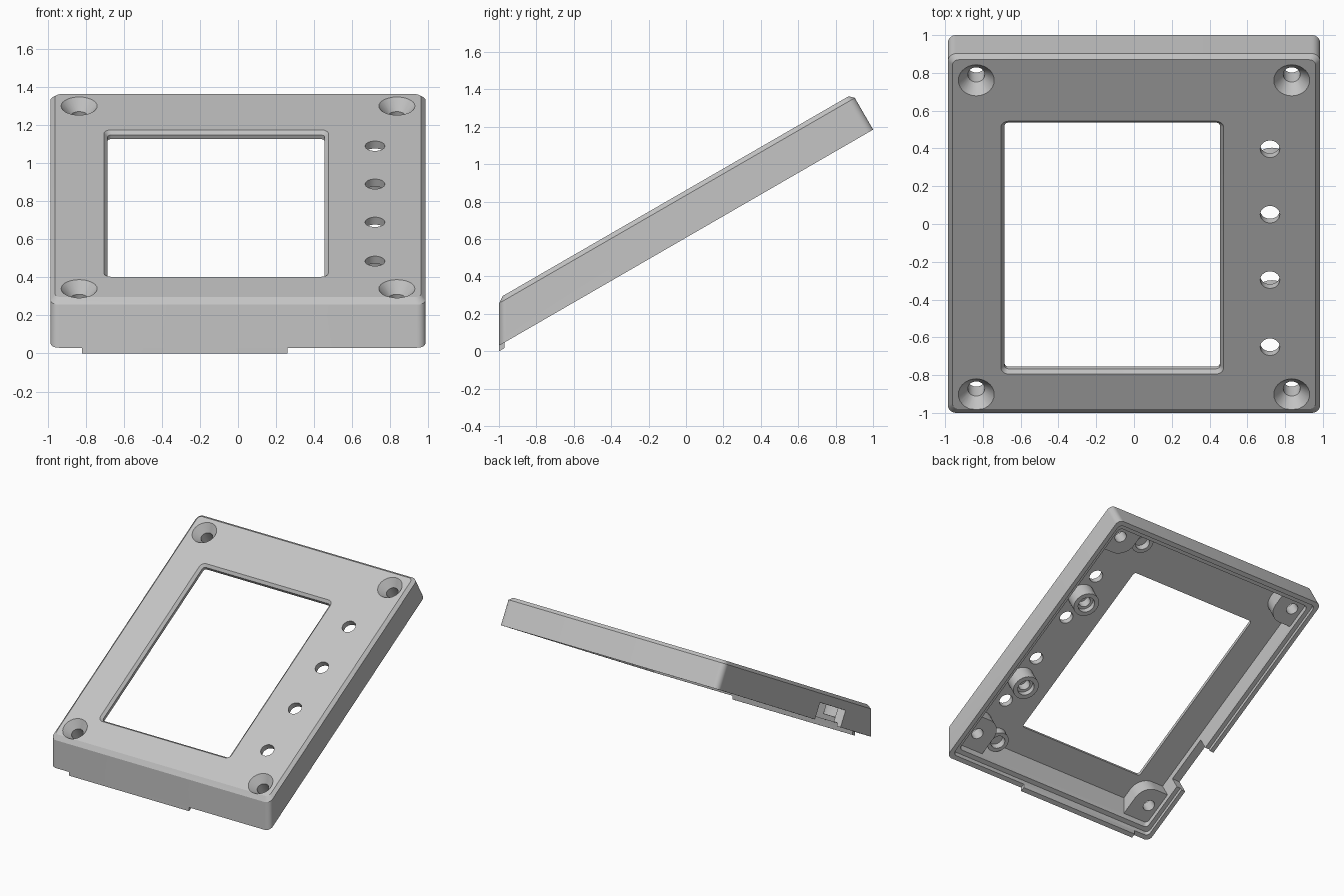
import bpy, bmesh, math
from mathutils import Matrix

if "Cube" in bpy.data.objects:
    bpy.data.objects.remove(bpy.data.objects["Cube"], do_unlink=True)

TILT = math.radians(30)
SHEAR = math.tan(TILT)              # front wall is upright once the lid is tilted
HALF, LENGTH, THICK = 0.985, 2.31, 0.22
WALL, PLATE, LIP = 0.07, 0.045, 0.035

grey = bpy.data.materials.new("light grey plastic")
grey.use_nodes = True
grey.diffuse_color = (0.55, 0.55, 0.55, 1)
grey.node_tree.nodes["Principled BSDF"].inputs["Base Color"].default_value = (0.55, 0.55, 0.55, 1)


def loft(name, sections):
    """Solid through rounded rectangles given as (height, x0, x1, u0, u1, radius)."""
    bm = bmesh.new()
    rings = []
    for w, x0, x1, u0, u1, r in sections:
        ring = []
        centres = [(x1 - r, u1 - r), (x0 + r, u1 - r), (x0 + r, u0 + r), (x1 - r, u0 + r)]
        for q, (cx, cu) in enumerate(centres):
            for k in range(8):
                a = math.pi / 2 * (q + k / 7)
                ring.append(bm.verts.new((cx + r * math.cos(a), cu + r * math.sin(a), w)))
        rings.append(ring)
    bm.faces.new(rings[0][::-1])
    bm.faces.new(rings[-1])
    for low, high in zip(rings, rings[1:]):
        for i in range(len(low)):
            j = (i + 1) % len(low)
            bm.faces.new((low[i], low[j], high[j], high[i]))
    bmesh.ops.remove_doubles(bm, verts=bm.verts[:], dist=1e-5)
    bmesh.ops.recalc_face_normals(bm, faces=bm.faces[:])
    mesh = bpy.data.meshes.new(name)
    bm.to_mesh(mesh)
    bm.free()
    mesh.materials.append(grey)
    obj = bpy.data.objects.new(name, mesh)
    bpy.context.collection.objects.link(obj)
    return obj


def pin(name, x, u, steps):
    """Round solid along the lid normal; steps are (height, radius)."""
    return loft(name, [(w, x - r, x + r, u - r, u + r, r) for w, r in steps])


def shell(name, inset, heights, radius):
    """Outline of the lid, moved inward by inset, following the leaning front."""
    return loft(name, [(w, inset - HALF, HALF - inset, SHEAR * w + inset, LENGTH - inset, radius)
                       for w in heights])


def cut(target, cutters):
    for c in cutters:
        mod = target.modifiers.new("cut", 'BOOLEAN')
        mod.operation, mod.solver, mod.object = 'DIFFERENCE', 'EXACT', c
    bpy.context.view_layer.update()
    baked = bpy.data.meshes.new_from_object(
        target.evaluated_get(bpy.context.evaluated_depsgraph_get()))
    target.modifiers.clear()
    target.data = baked
    for c in cutters:
        bpy.data.objects.remove(c, do_unlink=True)


# Outer lid with a chamfered top edge
ch = 0.024
lid = loft("enclosure_lid", [
    (w, i - HALF, HALF - i, SHEAR * w + i, LENGTH - i, 0.045 - i / 2)
    for w, i in ((0, 0), (THICK - ch, 0), (THICK, ch))])

# Hollow, leaving corner pads and standoffs behind
cavity = shell("cavity", WALL, (-0.1, THICK - PLATE), 0.03)
SCREWS = [(s * 0.835, u) for s in (-1, 1) for u in (0.24, 2.16)]
TALL = [(0.73, u) for u in (0.74, 1.55)]
SHORT = [(0.6, u) for u in (0.22, 2.16)]
keep = []
for x, u in SCREWS:
    x0, x1 = (0.69, 1.2) if x > 0 else (-1.2, -0.69)
    u0, u1 = (-0.3, 0.38) if u < 1 else (2.02, 2.6)
    keep.append(loft("pad", [(w, x0, x1, u0, u1, 0.12) for w in (0.06, 0.3)]))
keep += [pin("standoff", x, u, ((0.05, 0.1), (0.3, 0.1))) for x, u in TALL]
keep += [pin("standoff", x, u, ((0.11, 0.085), (0.3, 0.085))) for x, u in SHORT]
cut(cavity, keep)

# Openings: rim rebate, window, countersunk screws, buttons, standoff bores, side port
rebate = shell("rebate", LIP, (-0.1, 0.025), 0.035)
window = loft("window", [(w, -0.685 - g, 0.455 + g, 0.385 - g, 1.89 + g, 0.02 + g)
                         for w, g in ((0, 0), (THICK - 0.02, 0), (THICK + 0.02, 0.04))])
tools = [cavity, rebate, window]
tools += [pin("screw", x, u, ((-0.1, 0.045), (0.16, 0.045), (THICK, 0.095), (0.3, 0.095)))
          for x, u in SCREWS]
tools += [pin("button", 0.72, u, ((0.1, 0.052), (0.3, 0.052))) for u in (0.53, 0.94, 1.34, 1.74)]
tools += [pin("bore", x, u, ((-0.1, 0.065), (0.09, 0.065), (0.091, 0.045), (0.16, 0.045)))
          for x, u in TALL]
tools += [pin("bore", x, u, ((-0.1, 0.055), (0.165, 0.055))) for x, u in SHORT]
tools.append(loft("port", [(w, -1.2, -0.88, 0.485, 0.865, 0.004) for w in (-0.1, 0.13)]))
cut(lid, tools)

# Locating tongue under the front wall
tongue = loft("front_tongue", [(w, -0.82, 0.26, SHEAR * w, SHEAR * w + LIP, 0.001)
                               for w in (-0.026, 0)])

# Tilt into place and shade
place = Matrix.Translation((0, -1, 0.03)) @ Matrix.Rotation(TILT, 4, 'X')
bpy.ops.object.select_all(action='DESELECT')
for obj in (lid, tongue):
    obj.data.transform(place)
    obj.select_set(True)
bpy.context.view_layer.objects.active = lid
bpy.ops.object.shade_smooth_by_angle(angle=math.radians(25))
